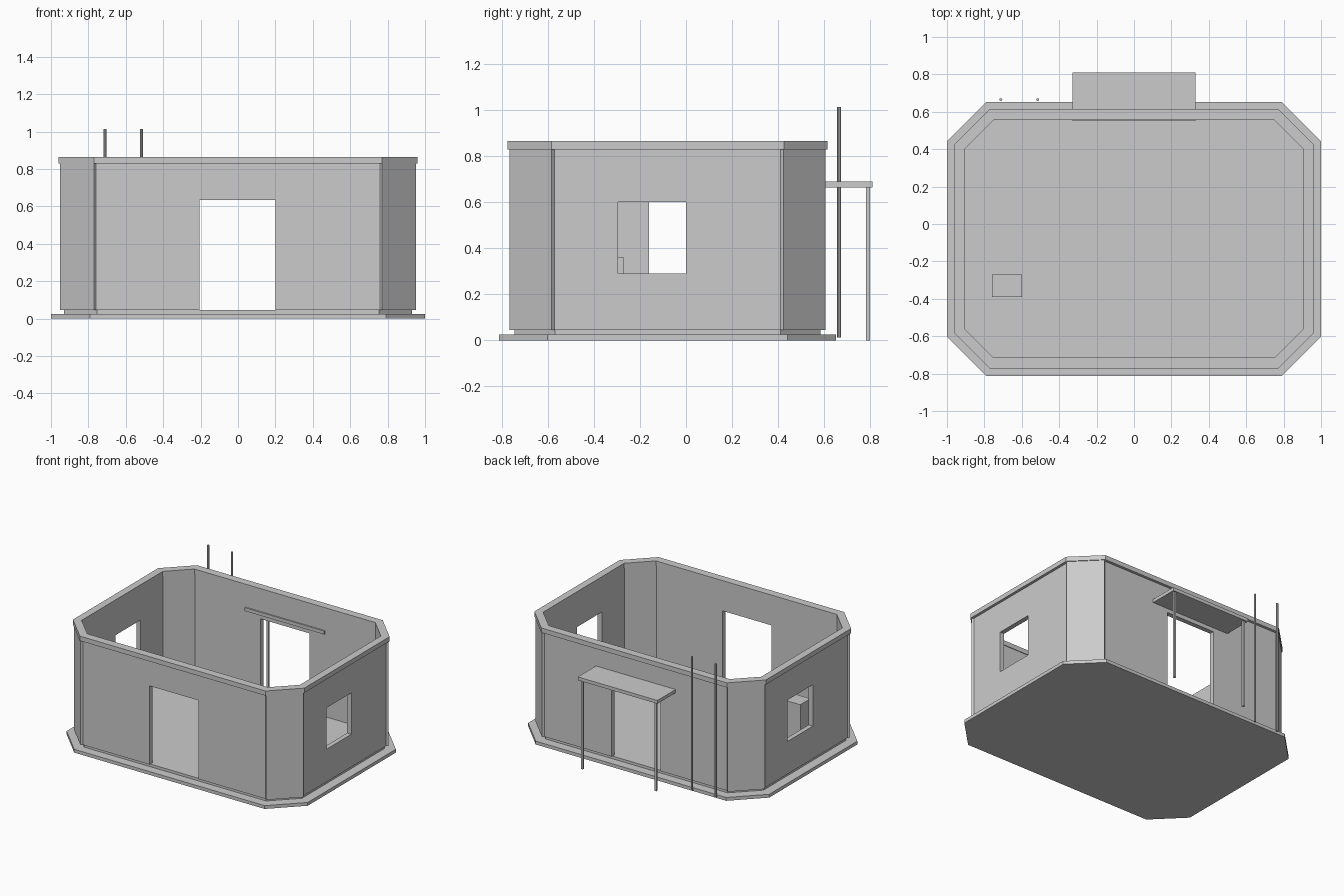
import bpy
import bmesh
from mathutils import Matrix, Vector

cube = bpy.data.objects.get("Cube")
if cube:
    bpy.data.objects.remove(cube, do_unlink=True)

GREY = (0.6, 0.6, 0.6, 1.0)
material = bpy.data.materials.new("plain_grey")
material.use_nodes = True
material.diffuse_color = GREY
shader = next(n for n in material.node_tree.nodes if n.type == "BSDF_PRINCIPLED")
shader.inputs["Base Color"].default_value = GREY

CENTRE_Y = -0.08        # middle of the room
FLOOR, WALL_TOP, CAP_TOP = 0.045, 0.83, 0.865


def finish(name, bm):
    bmesh.ops.recalc_face_normals(bm, faces=bm.faces)
    mesh = bpy.data.meshes.new(name)
    bm.to_mesh(mesh)
    bm.free()
    mesh.materials.append(material)
    obj = bpy.data.objects.new(name, mesh)
    bpy.context.collection.objects.link(obj)
    return obj


def box(name, low, high):
    low, high = Vector(low), Vector(high)
    bm = bmesh.new()
    bmesh.ops.create_cube(bm, size=1, matrix=Matrix.Translation((low + high) / 2)
                          @ Matrix.Diagonal((*(high - low), 1)))
    return finish(name, bm)


def octagon(half_x, half_y, cut):
    """Outline of a rectangle with cut corners, counter-clockwise."""
    a, b = half_x - cut, half_y - cut
    points = [(half_x, -b), (half_x, b), (a, half_y), (-a, half_y)]
    points += [(-x, -y) for x, y in points]
    return [(x, y + CENTRE_Y) for x, y in points]


def extrude(bm, faces, offset):
    result = bmesh.ops.extrude_face_region(bm, geom=faces)
    verts = [v for v in result["geom"] if isinstance(v, bmesh.types.BMVert)]
    bmesh.ops.translate(bm, verts=verts, vec=offset)


def slab(name, outline, bottom, top):
    bm = bmesh.new()
    face = bm.faces.new([bm.verts.new((x, y, bottom)) for x, y in outline])
    extrude(bm, [face], (0, 0, top - bottom))
    return finish(name, bm)


def ring(name, outer, inner, bottom, top):
    bm = bmesh.new()
    loops = [[bm.verts.new((x, y, bottom)) for x, y in line] for line in (outer, inner)]
    count = len(outer)
    faces = []
    for i in range(count):
        j = (i + 1) % count
        faces.append(bm.faces.new((loops[0][i], loops[0][j], loops[1][j], loops[1][i])))
    extrude(bm, faces, (0, 0, top - bottom))
    return finish(name, bm)


def wall(name, along, heights, place, thickness):
    """Panel split by a grid, whose middle cell is left open."""
    bm = bmesh.new()
    grid = [[bm.verts.new(place(a, z)) for z in heights] for a in along]
    opening = (1, len(heights) - 3)
    faces = []
    for i in range(len(along) - 1):
        for j in range(len(heights) - 1):
            if (i, j) != opening:
                faces.append(bm.faces.new((grid[i][j], grid[i + 1][j],
                                           grid[i + 1][j + 1], grid[i][j + 1])))
    extrude(bm, faces, thickness)
    return finish(name, bm)


# Floor plates
slab("base_plate", octagon(1.0, 0.732, 0.21), 0, 0.025)
slab("floor_step", octagon(0.93, 0.665, 0.175), 0.025, FLOOR)

# Front and back walls with doorways
door_x = (-0.765, -0.205, 0.2, 0.765)
door_z = (FLOOR, 0.635, WALL_TOP)
for name, side in (("front_wall", -1), ("back_wall", 1)):
    wall(name, door_x, door_z,
         lambda a, z: (a, CENTRE_Y + side * 0.675, z), (0, -side * 0.035, 0))

# Side walls with windows at different positions
window_z = (FLOOR, 0.29, 0.6, WALL_TOP)
for name, side, window in (("left_wall", 1, (-0.295, 0.0)),
                           ("right_wall", -1, (-0.16, 0.14))):
    along = (CENTRE_Y - 0.5, *window, CENTRE_Y + 0.5)
    wall(name, along, window_z, lambda a, z: (side * 0.94, a, z), (-side * 0.035, 0, 0))

# Corner panels standing slightly proud of the walls
DEPTH = 0.035
for x_name, sx in (("left", 1), ("right", -1)):
    for y_name, sy in (("front", -1), ("back", 1)):
        ends = [(0.77, 0.687), (0.953, 0.504)]
        inner = [(x - DEPTH, y - DEPTH) for x, y in reversed(ends)]
        outline = [(sx * x, CENTRE_Y + sy * y) for x, y in ends + inner]
        slab(f"{y_name}_{x_name}_corner_panel", outline, FLOOR, WALL_TOP)

# Cap running round the top of the walls
ring("wall_cap", octagon(0.96, 0.695, 0.19), octagon(0.905, 0.635, 0.155),
     WALL_TOP, CAP_TOP)

# Canopy over the back door and its posts
box("canopy", (-0.33, 0.55, 0.665), (0.33, 0.81, 0.69))
for name, x in (("left_canopy_post", 0.305), ("right_canopy_post", -0.305)):
    box(name, (x - 0.008, 0.783, 0), (x + 0.008, 0.799, 0.665))

# Tall poles behind the back wall
for name, x in (("inner_pole", -0.515), ("outer_pole", -0.712)):
    bm = bmesh.new()
    bmesh.ops.create_cone(bm, cap_ends=True, segments=8, radius1=0.008, radius2=0.008,
                          depth=1.0, matrix=Matrix.Translation((x, 0.665, 0.513)))
    finish(name, bm)

# Box standing inside the room
box("storage_box", (-0.76, -0.39, FLOOR), (-0.6, -0.27, 0.36))
